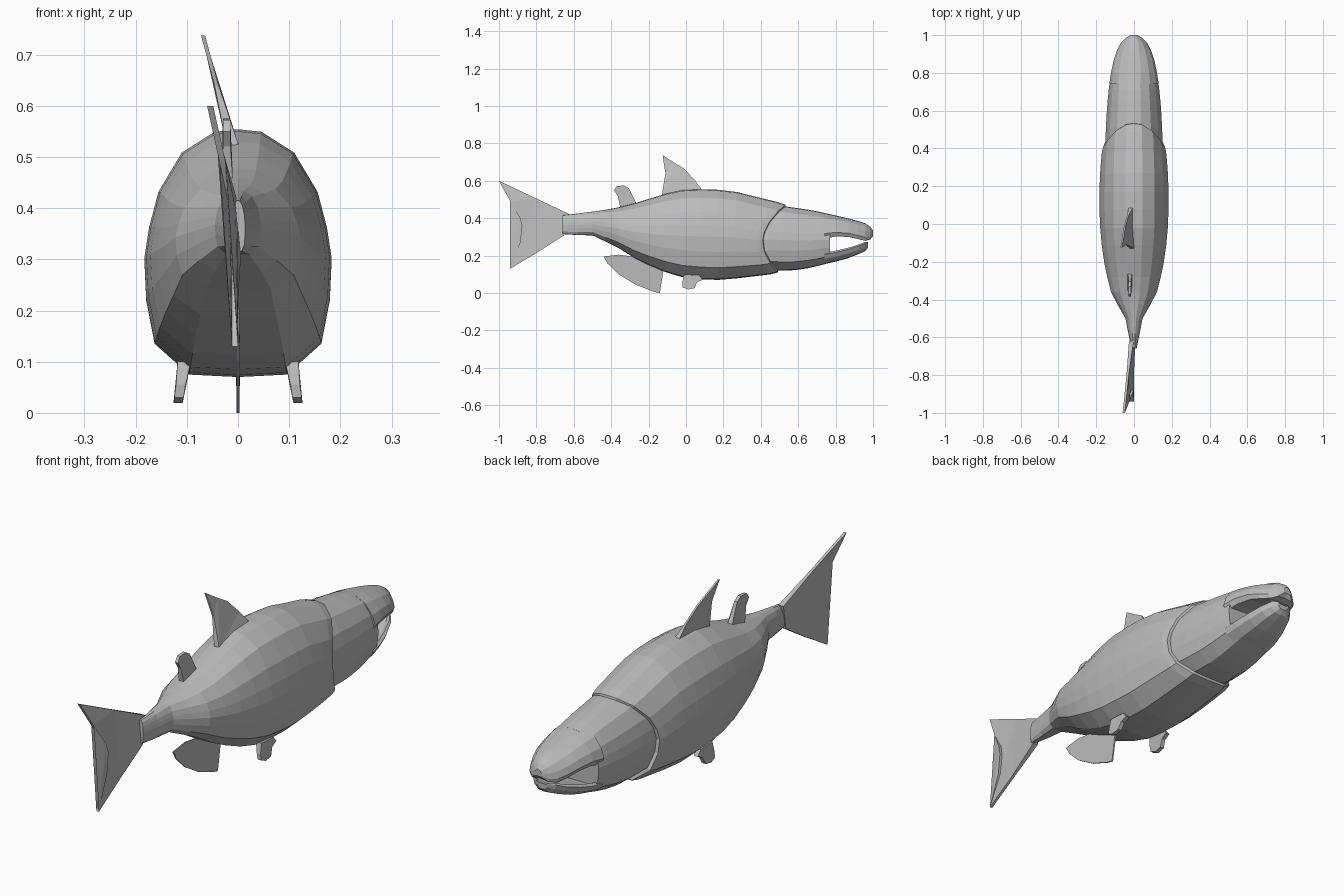
import bpy, bmesh

grey = bpy.data.materials.new("fish grey")
grey.diffuse_color = (0.5, 0.5, 0.5, 1)


def finish(bm, name):
    bmesh.ops.recalc_face_normals(bm, faces=bm.faces)
    me = bpy.data.meshes.new(name)
    bm.to_mesh(me)
    bm.free()
    me.materials.append(grey)
    ob = bpy.data.objects.new(name, me)
    bpy.context.collection.objects.link(ob)
    return ob


def loft(name, half, stations, caps=(True, True)):
    """Stations: y, bottom z, top z, half width, forward bend of top and bottom."""
    section = half + [(-x, z) for x, z in half[-2:0:-1]]
    bm = bmesh.new()
    rings = []
    for y, lo, hi, w, bend in stations:
        rings.append([bm.verts.new((x * w, y + bend * (2 * t - 0.9) ** 2, lo + t * (hi - lo)))
                      for x, t in section])
    n = len(section)
    for a, b in zip(rings, rings[1:]):
        for i in range(n):
            j = (i + 1) % n
            bm.faces.new((a[i], a[j], b[j], b[i]))
    for ring, cap in zip((rings[0], rings[-1]), caps):
        if cap:
            bm.faces.new(ring)
    return finish(bm, name)


def fin(name, outline, place, thick, edge=0.004):
    """Flat fin tapering from a thick root to thin edges; place gives x from z."""
    bm = bmesh.new()
    n = len(outline)
    sides = []
    for s in (1, -1):
        sides.append([bm.verts.new((place(z) + s * (thick if i in (0, n - 1) else edge), y, z))
                      for i, (y, z) in enumerate(outline)])
    for side in sides:
        f = bm.faces.new(side)
        bmesh.ops.triangulate(bm, faces=[f])
    for i in range(n):
        j = (i + 1) % n
        bm.faces.new((sides[0][i], sides[0][j], sides[1][j], sides[1][i]))
    return finish(bm, name)


# Cross sections, from top centre down to bottom centre
body_half = [(0, 1), (.25, .99), (.6, .905), (.85, .745), (.95, .6), (1, .475),
             (.98, .31), (.89, .135), (.52, .01), (0, 0)]
jaw_half = [(0, 1), (.3, .97), (.65, .8), (.9, .5), (1, .2), (.9, 0), (0, .06)]
chin_half = [(0, .75), (.7, .75), (.9, 1), (1, .85), (.9, .45), (.55, .06), (0, 0)]

# Trunk, with a curved gill edge turned in at the front
loft("body", body_half, [
    (-.66, .315, .415, .014, 0), (-.58, .31, .425, .03, 0), (-.5, .308, .435, .045, 0),
    (-.43, .275, .445, .085, 0), (-.36, .24, .458, .122, 0), (-.28, .19, .478, .142, 0),
    (-.2, .15, .503, .158, 0), (-.11, .112, .53, .171, 0), (-.02, .085, .55, .179, 0),
    (.08, .074, .554, .183, 0), (.17, .07, .552, .183, 0), (.26, .078, .54, .18, .01),
    (.33, .09, .51, .175, .05), (.38, .1, .487, .17, .09), (.41, .11, .472, .163, .1),
    (.415, .13, .45, .14, .1)], caps=(True, False))

# Head behind the mouth
loft("head", body_half, [
    (.36, .13, .455, .145, 0), (.43, .122, .468, .151, 0), (.51, .12, .466, .149, 0), (.58, .122, .456, .145, 0),
    (.65, .132, .446, .14, 0), (.71, .146, .435, .134, 0), (.77, .162, .421, .126, 0)])

# Upper jaw with hooked snout
loft("upper_jaw", jaw_half, [
    (.74, .29, .427, .131, 0), (.8, .302, .415, .122, 0), (.87, .3, .398, .107, 0),
    (.92, .288, .385, .09, 0), (.96, .279, .372, .069, 0), (.985, .286, .355, .043, 0),
    (1, .305, .335, .018, 0)])

# Lower jaw
loft("lower_jaw", chin_half, [
    (.74, .155, .215, .124, 0), (.8, .168, .226, .117, 0), (.86, .184, .24, .102, 0),
    (.92, .207, .258, .08, 0), (.955, .222, .272, .054, 0), (.972, .24, .272, .028, 0)])

# Leaning back fins and tail
fin("dorsal_fin", [(.09, .545), (.05, .6), (-.01, .665), (-.06, .695), (-.125, .737), (-.118, .69),
                   (-.11, .64), (-.13, .52)], lambda z: -.015 - .27 * (z - .54), .012)
fin("adipose_fin", [(-.26, .47), (-.285, .515), (-.305, .56), (-.33, .575), (-.37, .572), (-.385, .55),
                    (-.365, .52), (-.35, .45)], lambda z: -.022, .012, .007)
fin("tail_fin", [(-.62, .42), (-.8, .505), (-1, .6), (-.94, .49), (-.885, .4), (-.875, .36),
                 (-.885, .27), (-.94, .13), (-.79, .22), (-.65, .31)],
    lambda z: -.006 - .22 * max(0, z - .38), .012, .006)

# Fins under the belly
fin("anal_fin", [(-.12, .125), (-.14, .0), (-.17, .006), (-.27, .045), (-.36, .1), (-.42, .158), (-.44, .195),
                 (-.36, .205), (-.25, .19)], lambda z: 0, .004, .003)
for side, s in (("right", 1), ("left", -1)):
    fin(side + "_pelvic_fin", [(.07, .095), (.09, .072), (.06, .058), (.045, .026), (.01, .019), (-.018, .03),
                               (-.02, .055), (-.01, .1)],
        lambda z, s=s: s * (.117 - .15 * (z - .02)), .013, .009)
